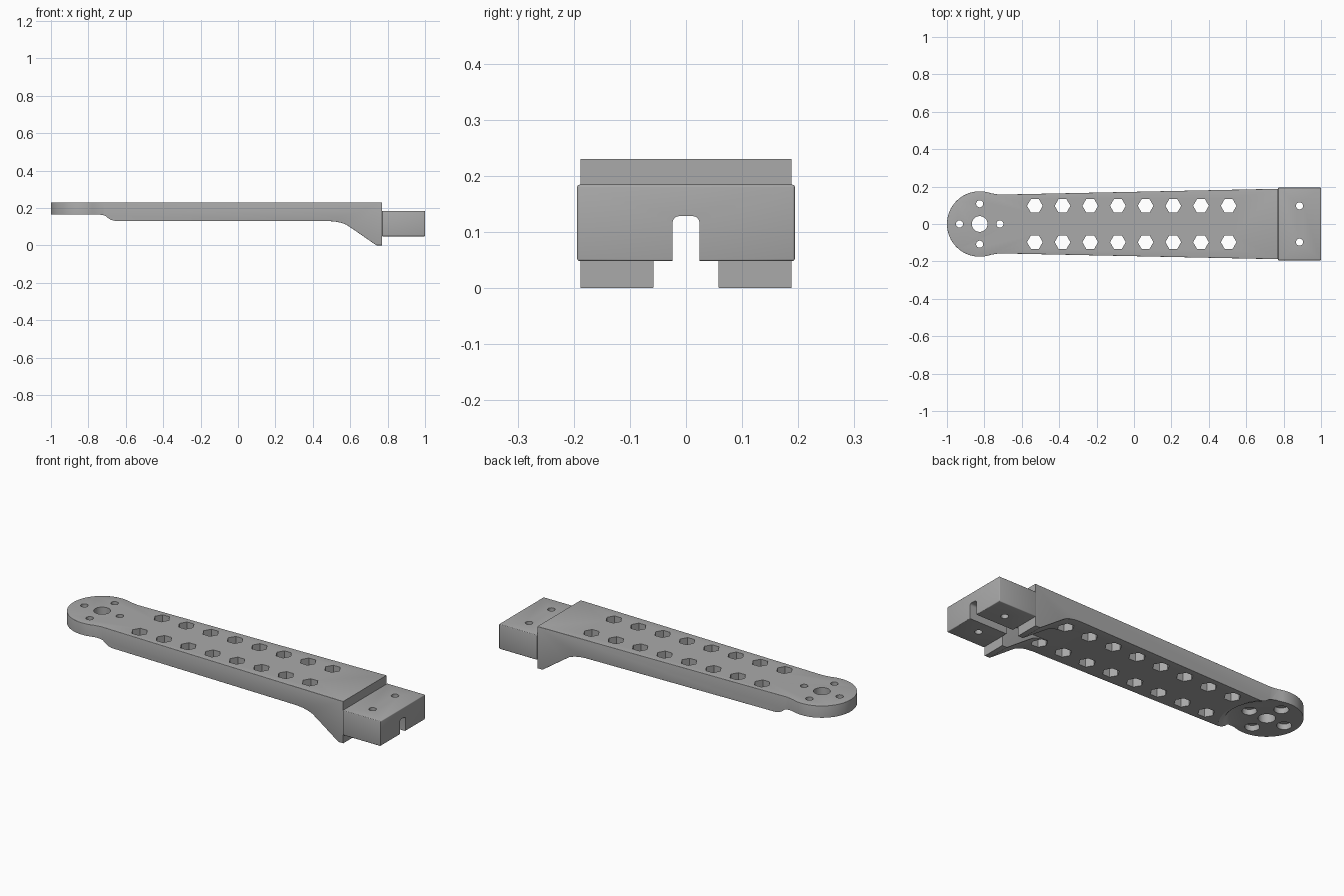
import bpy, bmesh
from math import sin, cos, pi, radians, sqrt
from mathutils import Vector

cube = bpy.data.objects.get("Cube")
if cube:
    bpy.data.objects.remove(cube)

grey = bpy.data.materials.new("plain grey")
grey.use_nodes = True
GREY = (0.4, 0.4, 0.4, 1)
grey.diffuse_color = GREY
grey.node_tree.nodes["Principled BSDF"].inputs["Base Color"].default_value = GREY


def prism(name, points, offset):
    """Extrude a flat outline along an offset vector."""
    bm = bmesh.new()
    face = bm.faces.new([bm.verts.new(p) for p in points])
    new = bmesh.ops.extrude_face_region(bm, geom=[face])["geom"]
    verts = [v for v in new if isinstance(v, bmesh.types.BMVert)]
    bmesh.ops.translate(bm, verts=verts, vec=Vector(offset))
    bmesh.ops.recalc_face_normals(bm, faces=bm.faces)
    mesh = bpy.data.meshes.new(name)
    bm.to_mesh(mesh)
    bm.free()
    mesh.materials.append(grey)
    obj = bpy.data.objects.new(name, mesh)
    bpy.context.collection.objects.link(obj)
    return obj


def box(name, x0, x1, y0, y1, z0, z1):
    return prism(name, [(x0, y0, z0), (x1, y0, z0), (x1, y1, z0), (x0, y1, z0)], (0, 0, z1 - z0))


def hole(x, y, r, sides, z0=-0.1, z1=0.4):
    ring = [(x + r * cos(2 * pi * i / sides), y + r * sin(2 * pi * i / sides), z0)
            for i in range(sides)]
    return prism("hole_cutter", ring, (0, 0, z1 - z0))


def apply(obj, mod):
    bpy.context.view_layer.objects.active = obj
    bpy.ops.object.modifier_apply(modifier=mod.name)


def carve(obj, cutter, operation="DIFFERENCE"):
    mod = obj.modifiers.new("cut", "BOOLEAN")
    mod.operation, mod.solver, mod.object = operation, "EXACT", cutter
    apply(obj, mod)
    bpy.data.objects.remove(cutter)


def bevel(obj, width):
    mod = obj.modifiers.new("round", "BEVEL")
    mod.width, mod.segments = width, 3
    mod.limit_method, mod.angle_limit = "ANGLE", radians(35)
    apply(obj, mod)


PAD_X, PAD_R, SHOULDER, END = -0.825, 0.175, 0.77, 0.9

# Arm: tapered plan with a round pad, trimmed by the side profile
start = 0.45
arc = [(PAD_X + PAD_R * cos(start + (2 * pi - 2 * start) * i / 56),
        PAD_R * sin(start + (2 * pi - 2 * start) * i / 56), -0.05) for i in range(57)]
arc = [p for p in arc if p[0] < -0.76 or abs(p[1]) > 0.158]
plan = [(END, 0.191, -0.05), (-0.72, 0.157, -0.05)] + arc + [(-0.72, -0.157, -0.05), (END, -0.191, -0.05)]
arm = prism("arm", plan, (0, 0, 0.4))
side = [(-1.1, 0.23), (END, 0.23), (END, 0), (0.74, 0), (0.61, 0.09), (0.58, 0.11),
        (0.55, 0.121), (0.52, 0.127), (0.48, 0.13), (-1.1, 0.13)]
carve(arm, prism("profile_cutter", [(x, -0.4, z) for x, z in side], (0, 0.8, 0)), "INTERSECT")

# Channel between the two ramp feet
carve(arm, box("channel_cutter", 0.4, 1.2, -0.058, 0.058, -0.1, 0.13))
bevel(arm, 0.01)

# Curved step under the pad, as a turned cutter
bm = bmesh.new()
rings = []
for r, z in [(0.26, 0.1), (0.23, 0.131), (0.215, 0.136), (0.203, 0.147), (0.195, 0.158), (0.18, 0.165)]:
    rings.append([bm.verts.new((PAD_X + r * cos(2 * pi * i / 64), r * sin(2 * pi * i / 64), z))
                  for i in range(64)])
for a, b in zip(rings, rings[1:]):
    for i in range(64):
        j = (i + 1) % 64
        bm.faces.new((a[i], a[j], b[j], b[i]))
bm.faces.new(rings[0])
bm.faces.new(rings[-1])
bmesh.ops.recalc_face_normals(bm, faces=bm.faces)
mesh = bpy.data.meshes.new("pad_step_cutter")
bm.to_mesh(mesh)
bm.free()
mesh.materials.append(grey)
step = bpy.data.objects.new("pad_step_cutter", mesh)
bpy.context.collection.objects.link(step)
carve(arm, step)

# Flat shoulder end
carve(arm, box("shoulder_cutter", SHOULDER, 1.2, -0.4, 0.4, -0.1, 0.4))

# Hexagonal lightening holes in two rows
for i in range(8):
    for y in (-0.097, 0.097):
        carve(arm, hole(-0.53 + 0.148 * i, y, 0.042, 6))

# Pad bore and four counterbored screw holes
carve(arm, hole(PAD_X, 0, 0.042, 32))
for dx, dy in ((1, 0), (0, 1), (-1, 0), (0, -1)):
    x, y = PAD_X + 0.108 * dx, 0.108 * dy
    carve(arm, hole(x, y, 0.019, 24))
    carve(arm, hole(x, y, 0.036, 24, 0.1, 0.195))

# Mounting block with a round-topped cable slot and two screw holes
block = box("mounting_block", SHOULDER, 1.0, -0.194, 0.194, 0.048, 0.184)
bevel(block, 0.004)
slot = [(-0.024, -0.1), (0.024, -0.1)]
for sign, turn in ((1, 0), (-1, pi / 2)):
    for i in range(6):
        t = turn + i * pi / 10
        slot.append((sign * 0.012 + 0.012 * cos(t), 0.116 + 0.012 * sin(t)))
carve(block, prism("slot_cutter", [(0.6, y, z) for y, z in slot], (0.6, 0, 0)))
for y in (-0.097, 0.097):
    carve(block, hole(0.885, y, 0.019, 24))

for obj in (arm, block):
    bpy.ops.object.select_all(action="DESELECT")
    obj.select_set(True)
    bpy.context.view_layer.objects.active = obj
    bpy.ops.object.shade_smooth_by_angle(angle=radians(30))
